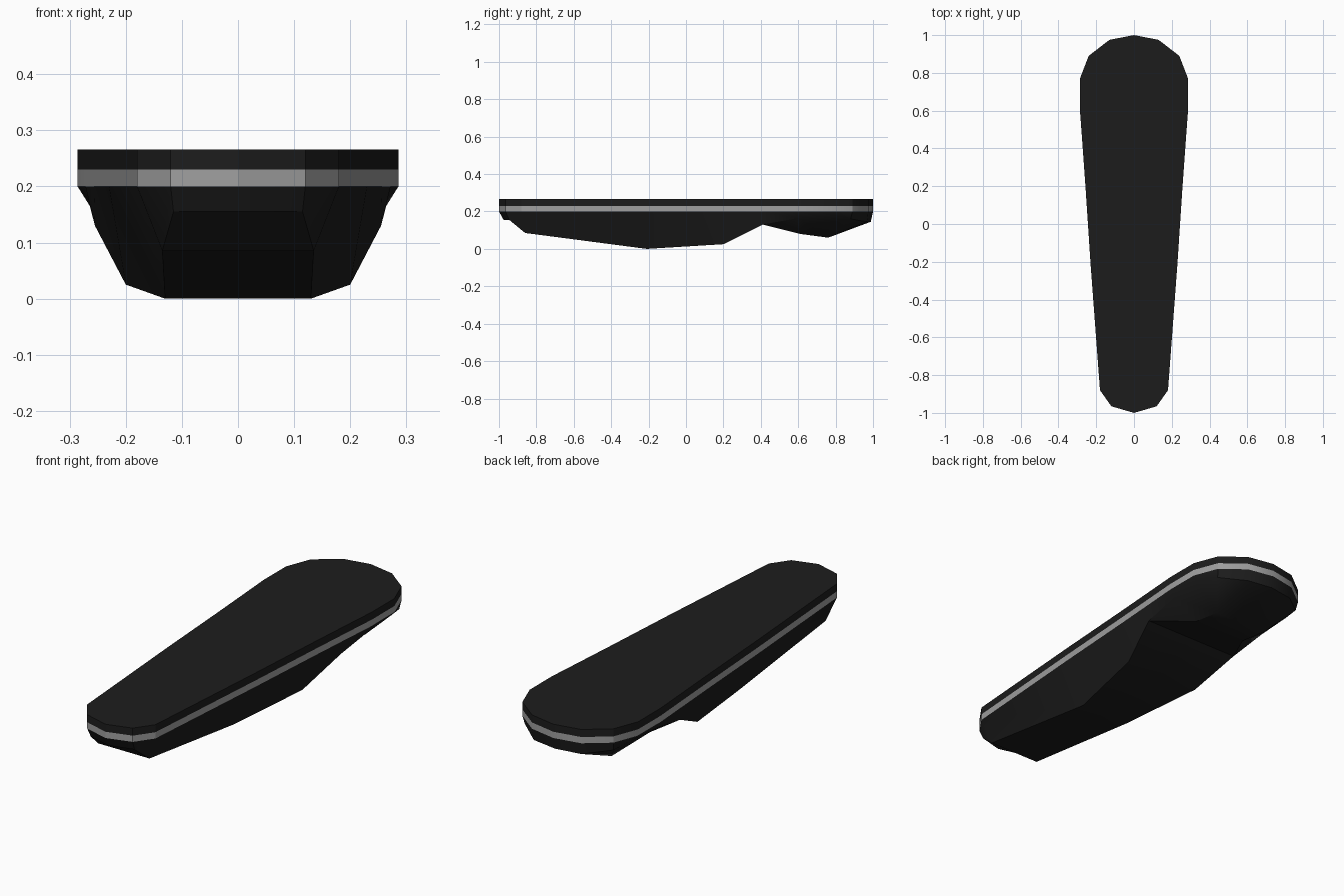
import bpy, bmesh

if "Cube" in bpy.data.objects:
    bpy.data.objects.remove(bpy.data.objects["Cube"])


def material(name, v):
    m = bpy.data.materials.new(name)
    m.diffuse_color = (v, v, v, 1)
    m.use_nodes = True
    m.node_tree.nodes["Principled BSDF"].inputs["Base Color"].default_value = m.diffuse_color
    return m


BLACK = material("black_plastic", 0.012)
SILVER = material("silver_trim", 0.35)

# Half outline seen from above, front tip to back tip
RIM = [(0, -1), (.12, -.965), (.18, -.88), (.23, -.21), (.257, .2), (.272, .41),
       (.286, .6), (.286, .77), (.24, .89), (.13, .975), (0, 1)]
# Lower edge of the side wall, one point per outline point
SHOULDER = [(0, -.975, .155), (.115, -.945, .155), (.135, -.86, .085),
            (.13, -.21, 0), (.2, .2, .025), (.255, .41, .13),
            (.264, .6, .165), (.268, .77, .18), (.235, .88, .16),
            (.125, .968, .145), (0, .988, .145)]
# Edge of the flat underside: same as the shoulder, but inset under the head
KEEL = SHOULDER[:6] + [(.14, .61, .08), (.14, .76, .06), (.14, .76, .06),
                       (.14, .76, .06), (0, .76, .06)]


def finish(bm, name, mat):
    bmesh.ops.remove_doubles(bm, verts=bm.verts[:], dist=1e-4)
    bmesh.ops.dissolve_degenerate(bm, edges=bm.edges[:], dist=1e-4)
    bmesh.ops.recalc_face_normals(bm, faces=bm.faces[:])
    me = bpy.data.meshes.new(name)
    bm.to_mesh(me)
    bm.free()
    me.materials.append(mat)
    ob = bpy.data.objects.new(name, me)
    bpy.context.collection.objects.link(ob)
    bpy.ops.object.select_all(action='DESELECT')
    bpy.context.view_layer.objects.active = ob
    ob.select_set(True)
    bpy.ops.object.shade_smooth_by_angle(angle=0.52)
    return ob


def slab(name, z0, z1, mat):
    bm = bmesh.new()
    ring = RIM + [(-x, y) for x, y in RIM[-2:0:-1]]
    face = bm.faces.new([bm.verts.new((x, y, z0)) for x, y in ring])
    ext = bmesh.ops.extrude_face_region(bm, geom=[face], use_keep_orig=True)
    for v in ext["geom"]:
        if isinstance(v, bmesh.types.BMVert):
            v.co.z = z1
    return finish(bm, name, mat)


def lower_body():
    bm = bmesh.new()
    for side in (1, -1):
        rows = [[bm.verts.new((side * x, y, z)) for x, y, z in
                 ((r[0], r[1], .2), s, k, (0, k[1], k[2]))]
                for r, s, k in zip(RIM, SHOULDER, KEEL)]
        for a, b in zip(rows, rows[1:]):
            for j in range(3):
                bm.faces.new((a[j], a[j + 1], b[j + 1], b[j]))
    return finish(bm, "lower_body", BLACK)


# Top plate, silver trim band and contoured underside
slab("top_plate", .23, .266, BLACK)
slab("trim_band", .2, .23, SILVER)
lower_body()
